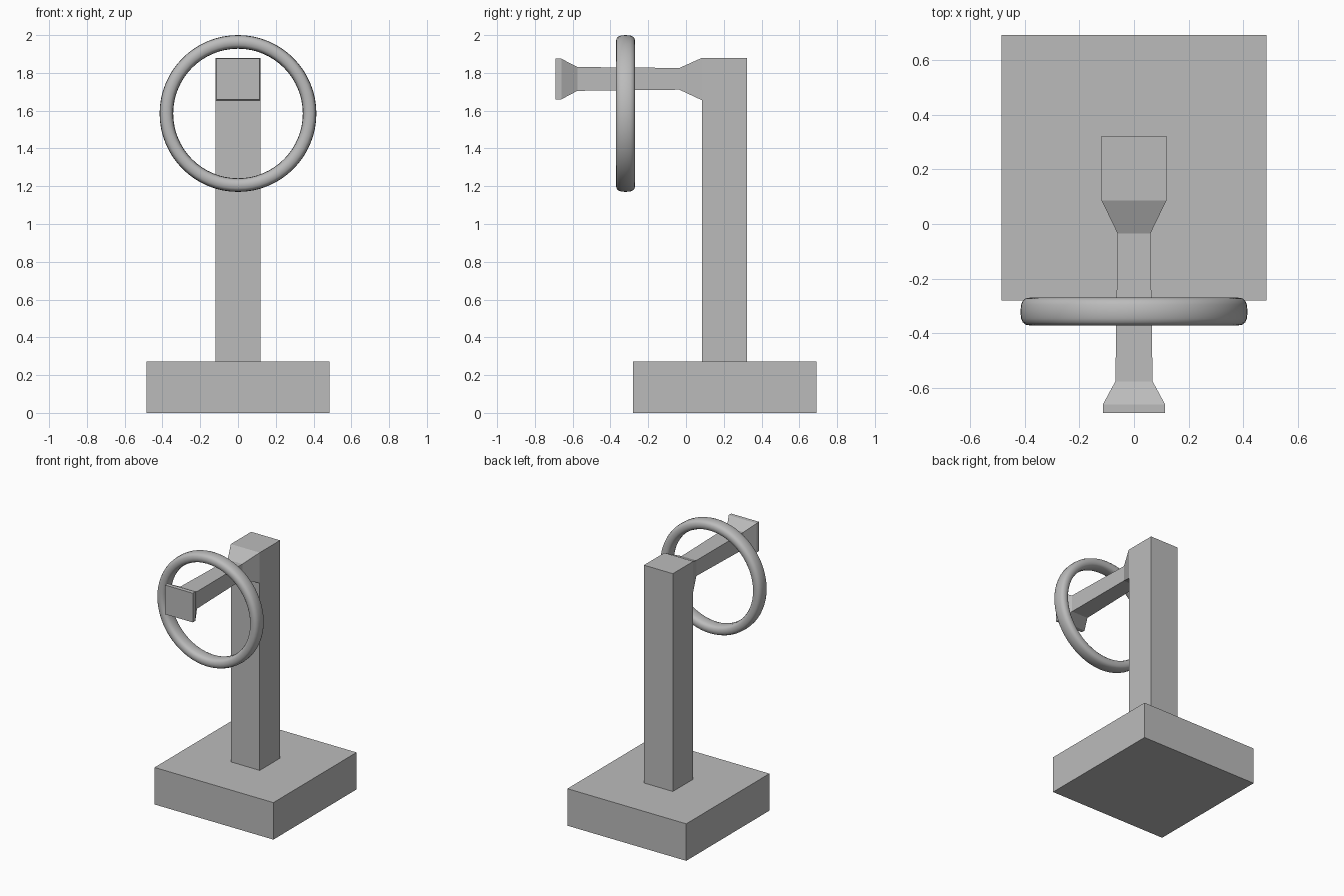
import bpy, bmesh, math
from mathutils import Vector, Matrix

cube = bpy.data.objects.get("Cube")
if cube:
    bpy.data.objects.remove(cube, do_unlink=True)

GREY = (0.5, 0.5, 0.5, 1)
grey = bpy.data.materials.new("plain_grey")
grey.use_nodes = True
grey.diffuse_color = GREY
grey.node_tree.nodes["Principled BSDF"].inputs["Base Color"].default_value = GREY


def finish(name, bm):
    bmesh.ops.recalc_face_normals(bm, faces=bm.faces[:])
    mesh = bpy.data.meshes.new(name)
    bm.to_mesh(mesh)
    bm.free()
    mesh.materials.append(grey)
    obj = bpy.data.objects.new(name, mesh)
    bpy.context.collection.objects.link(obj)
    return obj


def box(bm, low, high):
    low, high = Vector(low), Vector(high)
    place = Matrix.Translation((low + high) / 2) @ Matrix.Diagonal((high - low).to_4d())
    bmesh.ops.create_cube(bm, size=1, matrix=place)


def extrude(bm, face):
    """Extrude a face, and return its new cap."""
    new = bmesh.ops.extrude_face_region(bm, geom=[face])["geom"]
    bmesh.ops.delete(bm, geom=[face], context="FACES_ONLY")
    return next(g for g in new if isinstance(g, bmesh.types.BMFace))


# Square base block
bm = bmesh.new()
box(bm, (-0.485, -0.28, 0), (0.485, 0.69, 0.273))
finish("base", bm)

# Upright post, with its top block extruded forwards into the arm
HALF = 0.118
bm = bmesh.new()
box(bm, (-HALF, 0.085, 0.273), (HALF, 0.322, 1.655))
bm.faces.ensure_lookup_table()
top = extrude(bm, max(bm.faces, key=lambda f: f.calc_center_median().z))
for v in top.verts:
    v.co.z = 1.88
bm.normal_update()
face = min((f for f in bm.faces if f.calc_center_median().z > 1.7),
           key=lambda f: f.calc_center_median().y)
# Arm stations: y, half width, bottom z, top z
for y, half, low, high in [(-0.035, 0.06, 1.711, 1.826),
                           (-0.575, 0.068, 1.705, 1.831),
                           (-0.66, 0.114, 1.66, 1.875),
                           (-0.69, 0.114, 1.66, 1.875)]:
    middle = face.calc_center_median().z
    face = extrude(bm, face)
    for v in face.verts:
        v.co = (math.copysign(half, v.co.x), y, low if v.co.z < middle else high)
finish("post_and_arm", bm)

# Hanging ring: a rounded, slightly flat section spun around the y axis
RADIUS, THICK, WIDE, SIDES = 0.379, 0.036, 0.051, 16
CENTRE = Vector((0, -0.32, 1.585))


def soft(value):
    return math.copysign(abs(value) ** 0.75, value)


bm = bmesh.new()
section = []
for i in range(SIDES):
    a = math.tau * i / SIDES
    section.append(bm.verts.new(
        CENTRE + Vector((RADIUS + THICK * soft(math.cos(a)), WIDE * soft(math.sin(a)), 0))))
edges = [bm.edges.new((section[i - 1], section[i])) for i in range(SIDES)]
bmesh.ops.spin(bm, geom=section + edges, cent=CENTRE, axis=(0, 1, 0),
               angle=math.tau, steps=64, use_merge=True)
bmesh.ops.remove_doubles(bm, verts=bm.verts[:], dist=0.0005)
for f in bm.faces:
    f.smooth = True
finish("ring", bm)
